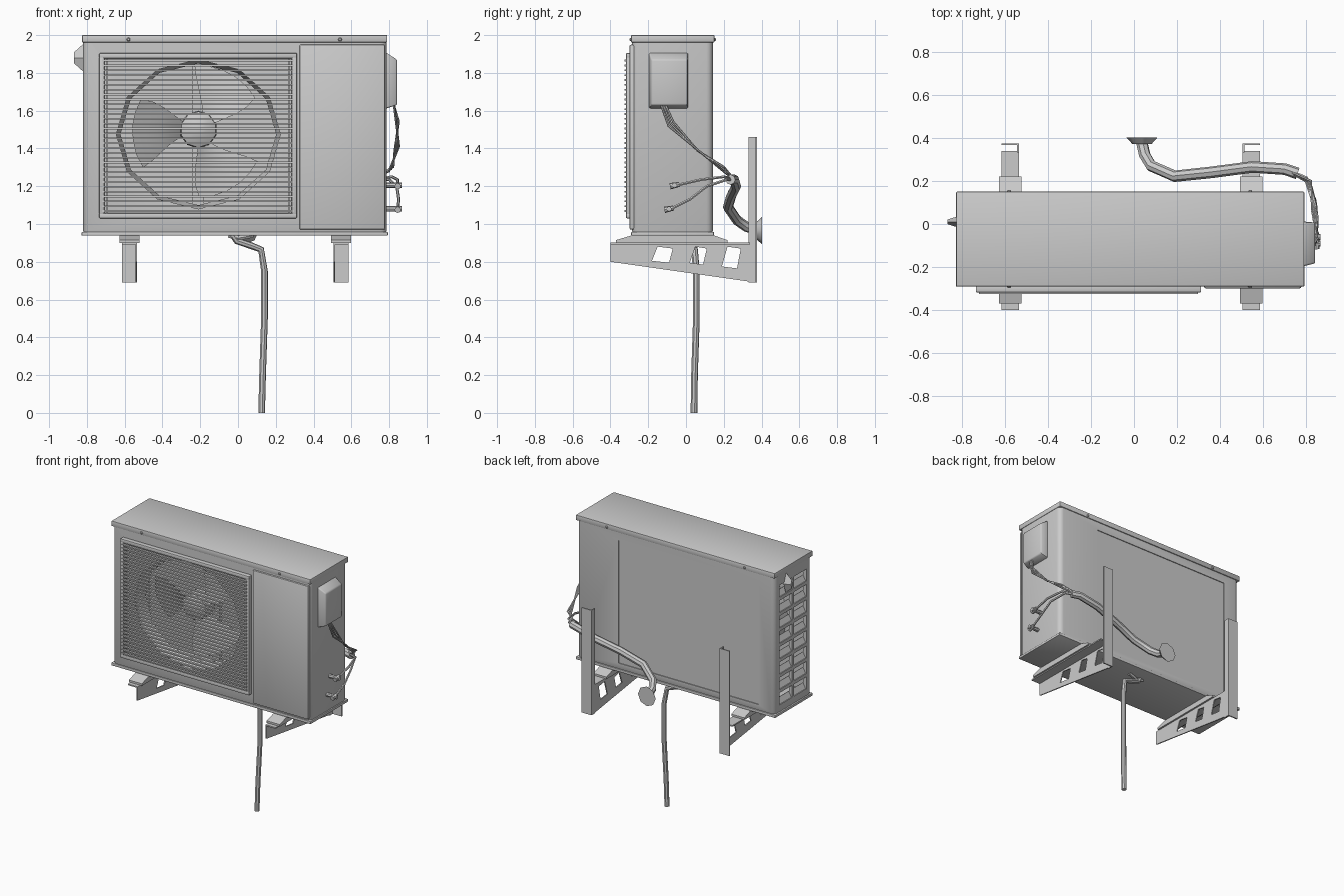
import bpy, bmesh, math
from mathutils import Vector, Matrix

if "Cube" in bpy.data.objects:
    bpy.data.objects.remove(bpy.data.objects["Cube"])

grey = bpy.data.materials.new("light grey")
grey.diffuse_color = (0.6, 0.6, 0.6, 1)
grey.use_nodes = True
grey.node_tree.nodes["Principled BSDF"].inputs["Base Color"].default_value = grey.diffuse_color


def finish(ob, smooth=True):
    ob.data.materials.clear()
    ob.data.materials.append(grey)
    bpy.ops.object.select_all(action='DESELECT')
    bpy.context.view_layer.objects.active = ob
    ob.select_set(True)
    if smooth:
        bpy.ops.object.shade_smooth_by_angle(angle=math.radians(40))
    return ob


def from_bm(name, bm, smooth=True):
    bmesh.ops.recalc_face_normals(bm, faces=bm.faces)
    me = bpy.data.meshes.new(name)
    bm.to_mesh(me)
    bm.free()
    ob = bpy.data.objects.new(name, me)
    bpy.context.collection.objects.link(ob)
    return finish(ob, smooth)


def add_box(bm, x, y, z, rot=None):
    """Box from (min, max) ranges, optionally rotated about its centre."""
    r = bmesh.ops.create_cube(bm, size=1)
    c = Vector(((x[0] + x[1]) / 2, (y[0] + y[1]) / 2, (z[0] + z[1]) / 2))
    m = Matrix.Diagonal((x[1] - x[0], y[1] - y[0], z[1] - z[0], 1))
    m = Matrix.Translation(c) @ (rot or Matrix()) @ m
    bmesh.ops.transform(bm, matrix=m, verts=r['verts'])


def boxes(name, items, bevel=0, smooth=True):
    bm = bmesh.new()
    for it in items:
        add_box(bm, *it)
    if bevel:
        bmesh.ops.bevel(bm, geom=bm.edges[:], offset=bevel, segments=2,
                        profile=0.5, affect='EDGES')
    return from_bm(name, bm, smooth)


def add_drum(bm, centre, axis, r1, r2, depth, n, scale=(1, 1)):
    """Cylinder or cone along an axis; r1 at the start end."""
    q = Vector(axis).to_track_quat('Z', 'Y').to_matrix().to_4x4()
    m = Matrix.Translation(centre) @ q @ Matrix.Diagonal((scale[0], scale[1], 1, 1))
    bmesh.ops.create_cone(bm, cap_ends=True, segments=n, radius1=r1, radius2=r2,
                          depth=depth, matrix=m)


def prism(name, pts, axis_from, axis_to):
    """Extrude a (y, z) outline along x."""
    bm = bmesh.new()
    f = bm.faces.new([bm.verts.new((axis_from, y, z)) for y, z in pts])
    ext = bmesh.ops.extrude_face_region(bm, geom=[f])
    vs = [v for v in ext['geom'] if isinstance(v, bmesh.types.BMVert)]
    bmesh.ops.translate(bm, vec=(axis_to - axis_from, 0, 0), verts=vs)
    return from_bm(name, bm, False)


def tube(name, pts, radius, res=1):
    cu = bpy.data.curves.new(name, 'CURVE')
    cu.dimensions = '3D'
    cu.bevel_depth, cu.bevel_resolution, cu.use_fill_caps = radius, res, True
    sp = cu.splines.new('POLY')
    sp.points.add(len(pts) - 1)
    for p, co in zip(sp.points, pts):
        p.co = (*co, 1)
    ob = bpy.data.objects.new(name, cu)
    bpy.context.collection.objects.link(ob)
    bpy.ops.object.select_all(action='DESELECT')
    bpy.context.view_layer.objects.active = ob
    ob.select_set(True)
    bpy.ops.object.convert(target='MESH')
    return finish(bpy.context.view_layer.objects.active)


def cut(ob, cutter):
    mod = ob.modifiers.new("cut", 'BOOLEAN')
    mod.operation, mod.solver, mod.object = 'DIFFERENCE', 'EXACT', cutter
    bpy.ops.object.select_all(action='DESELECT')
    bpy.context.view_layer.objects.active = ob
    ob.select_set(True)
    bpy.ops.object.modifier_apply(modifier=mod.name)
    bpy.data.objects.remove(cutter)
    finish(ob)


# Casing with rounded upright corners
bm = bmesh.new()
add_box(bm, (-0.82, 0.787), (-0.287, 0.143), (0.95, 1.97))
upright = [e for e in bm.edges if abs(e.verts[0].co.z - e.verts[1].co.z) > 0.5]
bmesh.ops.bevel(bm, geom=upright, offset=0.035, segments=4, profile=0.5, affect='EDGES')
low = [e for e in bm.edges if max(v.co.z for v in e.verts) < 0.96]
bmesh.ops.bevel(bm, geom=low, offset=0.015, segments=2, profile=0.5, affect='EDGES')
casing = from_bm("casing", bm)

# Hollow fan chamber, fan opening, side vents and shallow back panel
cut(casing, boxes("chamber_cutter", [((-0.795, 0.3), (-0.262, 0.115), (0.98, 1.94))]))
FAN = (-0.21, 1.475)
bm = bmesh.new()
add_drum(bm, (FAN[0], -0.28, FAN[1]), (0, 1, 0), 0.395, 0.395, 0.1, 12, (1.1, 1))
cut(casing, from_bm("opening_cutter", bm))
vents = []
for row in range(8):
    for y0 in (-0.225, -0.06):
        z0 = 1.01 + row * 0.113
        vents.append(((-0.9, -0.77), (y0, y0 + 0.145), (z0, z0 + 0.088)))
cut(casing, boxes("vent_cutter", vents))
cut(casing, boxes("back_cutter", [((-0.69, 0.45), (0.137, 0.2), (1.0, 1.9))]))

# Tilted slats behind the side vents
boxes("side_louvres", [((-0.805, -0.797), (-0.23, 0.09), (1.0 + i * 0.113, 1.05 + i * 0.113),
                        Matrix.Rotation(0.5, 4, 'Y')) for i in range(8)], smooth=False)

# Lid, base pan and raised front panel
boxes("lid", [((-0.825, 0.79), (-0.29, 0.15), (1.962, 2.0))], 0.003)
boxes("base_pan", [((-0.828, 0.793), (-0.29, 0.148), (0.938, 0.958))], 0.004)
boxes("front_panel", [((0.325, 0.778), (-0.299, -0.27), (0.97, 1.95))], 0.009)
bm = bmesh.new()
for x, y, s in ((-0.58, -0.292, -1), (0.54, -0.292, -1), (-0.58, 0.152, 1), (0.54, 0.152, 1)):
    add_drum(bm, (x, y, 1.977), (0, s, 0), 0.012, 0.006, 0.012, 8)
from_bm("lid_screws", bm)

# Grille: raised frame, horizontal slats and upright rods
X0, X1, Z0, Z1 = -0.735, 0.312, 1.03, 1.905
boxes("grille_frame", [
    ((X0, X1), (-0.318, -0.28), (Z0, Z0 + 0.028)),
    ((X0, X1), (-0.318, -0.28), (Z1 - 0.028, Z1)),
    ((X0, X0 + 0.028), (-0.318, -0.28), (Z0 + 0.02, Z1 - 0.02)),
    ((X1 - 0.028, X1), (-0.318, -0.28), (Z0 + 0.02, Z1 - 0.02))], 0.006)
boxes("grille_slats", [((X0 + 0.015, X1 - 0.015), (-0.325, -0.308), (z, z + 0.009))
                       for z in [1.064 + i * 0.0257 for i in range(32)]], smooth=False)
boxes("grille_rods", [((x - 0.004, x + 0.004), (-0.309, -0.302), (Z0 + 0.02, Z1 - 0.02))
                      for x in (-0.695, 0.272)], smooth=False)

# Fan duct ring
bm = bmesh.new()
add_drum(bm, (FAN[0], -0.235, FAN[1]), (0, 1, 0), 0.405, 0.375, 0.1, 12, (1.1, 1))
bmesh.ops.delete(bm, geom=[f for f in bm.faces if abs(f.normal.y) > 0.9], context='FACES_ONLY')
from_bm("fan_duct", bm)

# Fan: hub and three pitched blades
bm = bmesh.new()
add_drum(bm, (FAN[0], -0.16, 1.5), (0, -1, 0), 0.1, 0.095, 0.1, 10)
add_drum(bm, (FAN[0], -0.225, 1.5), (0, -1, 0), 0.095, 0.04, 0.03, 10)
from_bm("fan_hub", bm)
bm = bmesh.new()
for mid in (52, 172, -68):
    grid = []
    for i in range(5):
        t = i / 4
        r, half = 0.085 + 0.265 * t, 24 + 9 * math.sin(t * math.pi * 0.7)
        row = []
        for j in range(6):
            s = j / 5 * 2 - 1
            a = math.radians(mid + s * half + 10 * t)
            row.append(bm.verts.new((FAN[0] + r * math.cos(a), -0.15 + s * (0.035 + 0.03 * t),
                                     1.49 + r * math.sin(a))))
        grid.append(row)
    for i in range(4):
        for j in range(5):
            bm.faces.new((grid[i][j], grid[i + 1][j], grid[i + 1][j + 1], grid[i][j + 1]))
from_bm("fan_blades", bm)
boxes("motor_mount", [((-0.26, -0.16), (-0.12, 0.05), (1.44, 1.56)),
                      ((-0.24, -0.18), (0.04, 0.07), (0.98, 1.94))], smooth=False)

# Wiring cover on the right side, handle tab on the left
bm = bmesh.new()
add_box(bm, (0.78, 0.842), (-0.198, 0.012), (1.61, 1.91))
for v in bm.verts:
    if v.co.x > 0.8:
        v.co.z += -0.04 if v.co.z > 1.7 else 0.02
        v.co.y += 0.015 if v.co.y < -0.1 else -0.005
bmesh.ops.bevel(bm, geom=bm.edges[:], offset=0.008, segments=2, profile=0.5, affect='EDGES')
from_bm("wiring_cover", bm)
bm = bmesh.new()
add_drum(bm, (-0.842, 0.01, 1.88), (-1, 0, 0), 0.075, 0.03, 0.05, 4, (0.35, 1))
from_bm("handle_tab", bm, False)

# Service valves
bm = bmesh.new()
for y, z in ((-0.06, 1.205), (-0.09, 1.08)):
    add_drum(bm, (0.825, y, z), (1, 0, 0), 0.014, 0.014, 0.085, 8)
    add_drum(bm, (0.845, y, z), (0, 1, 0.2), 0.017, 0.013, 0.05, 8)
from_bm("service_valves", bm)

# Cables and copper lines meeting at the lagged pipe
JOIN = (0.70, 0.255, 1.235)
for k in (0, 1, 2):
    o = 0.012 * (k - 1)
    tube("cable", [(0.825, -0.12 + o, 1.63), (0.845 + o / 2, -0.08 + o, 1.53 + o),
                   (0.84 - o, 0.05 + o, 1.4 - o), (0.81 + o, 0.2, 1.29 + o), JOIN], 0.006)
tube("upper_line", [(0.845, -0.05, 1.205), (0.845, 0.08, 1.235), (0.815, 0.2, 1.25), JOIN], 0.008)
tube("lower_line", [(0.845, -0.08, 1.08), (0.85, 0.02, 1.13), (0.84, 0.11, 1.2),
                    (0.8, 0.215, 1.235), JOIN], 0.008)
tube("lagged_pipe", [(0.76, 0.235, 1.235), JOIN, (0.55, 0.265, 1.2), (0.36, 0.24, 1.15),
                     (0.19, 0.222, 1.09), (0.08, 0.27, 1.02), (0.05, 0.32, 0.985),
                     (0.035, 0.385, 0.965)], 0.027, 2)
bm = bmesh.new()
add_drum(bm, (0.037, 0.387, 0.965), (0, 1, 0), 0.045, 0.072, 0.03, 8)
from_bm("pipe_flange", bm)

# Drain hose with elbow
tube("drain_hose", [(-0.03, 0.03, 0.945), (-0.005, 0.035, 0.91), (0.07, 0.04, 0.885),
                    (0.122, 0.045, 0.865), (0.14, 0.055, 0.75), (0.14, 0.055, 0.5),
                    (0.13, 0.045, 0.2), (0.125, 0.042, 0.0)], 0.018, 2)
tube("drain_spout", [(-0.05, 0.03, 0.94), (0.0, 0.03, 0.925), (0.08, 0.045, 0.94)], 0.014)

# Wall brackets: cut side plate, top flange, upright angle and foot rail
for side, x in (("left", -0.575), ("right", 0.545)):
    s = -1 if x < 0 else 1
    xo = x - s * 0.04
    arm = prism(side + "_bracket_arm", [(-0.4, 0.9), (0.34, 0.9), (0.37, 0.69), (-0.4, 0.8)],
                xo, xo + s * 0.008)
    for y0, y1, zb in ((-0.18, -0.07, 0.795), (0.02, 0.11, 0.785), (0.19, 0.29, 0.765)):
        cut(arm, prism("hole_cutter", [(y0 + 0.03, 0.88), (y1, 0.87), (y1 - 0.02, zb), (y0, zb + 0.01)],
                       x - 0.1, x + 0.1))
    boxes(side + "_bracket_flange", [((x - 0.04, x + 0.04), (-0.4, 0.34), (0.892, 0.901))], smooth=False)
    boxes(side + "_bracket_upright", [
        ((x - 0.04, x + 0.04), (0.366, 0.375), (0.69, 1.46)),
        ((min(xo, xo + s * 0.008), max(xo, xo + s * 0.008)), (0.332, 0.37), (0.69, 1.46))], smooth=False)
    prism(side + "_foot_rail", [(-0.37, 0.9), (0.22, 0.9), (0.22, 0.915), (0.14, 0.942),
                                (-0.28, 0.942), (-0.37, 0.915)], x - 0.053, x + 0.053)
